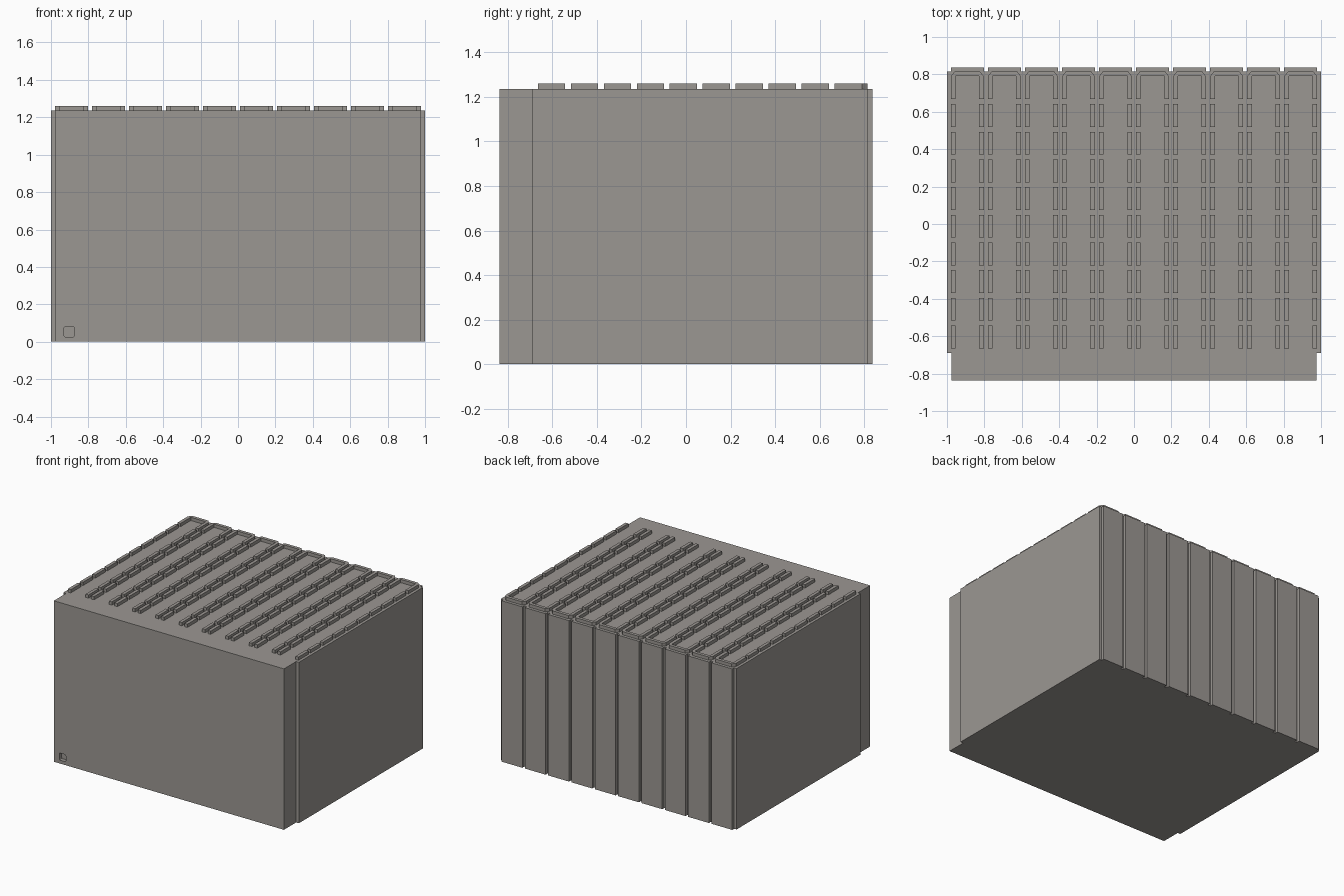
import bpy
import bmesh
from mathutils import Matrix

if "Cube" in bpy.data.objects:
    bpy.data.objects.remove(bpy.data.objects["Cube"], do_unlink=True)

grey = bpy.data.materials.new("warm_grey")
grey.use_nodes = True
COLOUR = (0.33, 0.31, 0.29, 1)
grey.diffuse_color = COLOUR
grey.node_tree.nodes["Principled BSDF"].inputs["Base Color"].default_value = COLOUR

TOP, RIB_TOP = 1.235, 1.26
BACK, OUTER_BACK, FRONT, STEP = 0.815, 0.838, -0.838, -0.69
BAYS, PITCH, HALF, RIB = 10, 0.198, 0.088, 0.025
BAY_CENTRES = [(i - (BAYS - 1) / 2) * PITCH for i in range(BAYS)]


def prism(bm, outline, z0, z1):
    """Extrude a flat outline from z0 up to z1."""
    face = bm.faces.new([bm.verts.new((x, y, z0)) for x, y in outline])
    ext = bmesh.ops.extrude_face_region(bm, geom=[face], use_keep_orig=True)
    verts = [g for g in ext["geom"] if isinstance(g, bmesh.types.BMVert)]
    bmesh.ops.translate(bm, verts=verts, vec=(0, 0, z1 - z0))


def rect(x0, x1, y0, y1):
    return [(x0, y0), (x1, y0), (x1, y1), (x0, y1)]


def finish(bm, name):
    bmesh.ops.recalc_face_normals(bm, faces=bm.faces[:])
    mesh = bpy.data.meshes.new(name)
    bm.to_mesh(mesh)
    bm.free()
    mesh.materials.append(grey)
    obj = bpy.data.objects.new(name, mesh)
    bpy.context.collection.objects.link(obj)
    return obj


# Main body with a slightly narrower front section
bm = bmesh.new()
half_plan = [(0.977, FRONT), (0.977, STEP), (1, STEP), (1, BACK)]
prism(bm, half_plan + [(-x, y) for x, y in reversed(half_plan)], 0, TOP)
body = finish(bm, "body")

# Small rounded square socket cut in the lower front corner
bm = bmesh.new()
bmesh.ops.create_cube(bm, size=1, matrix=Matrix.Translation((-0.903, FRONT, 0.053))
                      @ Matrix.Diagonal((0.055, 0.06, 0.055, 1)))
sides = [e for e in bm.edges if abs(e.verts[0].co.y - e.verts[1].co.y) > 0.01]
bmesh.ops.bevel(bm, geom=sides, offset=0.008, segments=2, profile=0.5, affect='EDGES')
cutter = finish(bm, "socket_cutter")
cutter.hide_render = True
cut = body.modifiers.new("socket", 'BOOLEAN')
cut.operation, cut.solver, cut.object = 'DIFFERENCE', 'EXACT', cutter
bpy.context.view_layer.objects.active = body
body.select_set(True)
bpy.ops.object.modifier_apply(modifier=cut.name)
bpy.data.objects.remove(cutter, do_unlink=True)

# Vertical back panels, one per bay
bm = bmesh.new()
for cx in BAY_CENTRES:
    prism(bm, rect(cx - HALF, cx + HALF, BACK, OUTER_BACK), 0, TOP)
finish(bm, "back_panels")

# Paired rows of short roof ribs
bm = bmesh.new()
for cx in BAY_CENTRES:
    for row in range(9):
        y = -0.665 + row * 0.148
        for x in (cx - HALF, cx + HALF - RIB):
            prism(bm, rect(x, x + RIB, y, y + 0.122), TOP, RIB_TOP)
finish(bm, "roof_ribs")

# U-shaped rib with chamfered corners closing each bay at the back
bm = bmesh.new()
inner = HALF - RIB
right = [(inner, BACK - RIB), (inner, 0.667), (HALF, 0.667),
         (HALF, BACK - RIB), (inner + 0.005, BACK)]
for cx in BAY_CENTRES:
    outline = right + [(-x, y) for x, y in reversed(right)]
    prism(bm, [(cx + x, y) for x, y in outline], TOP, RIB_TOP)
finish(bm, "roof_end_ribs")
